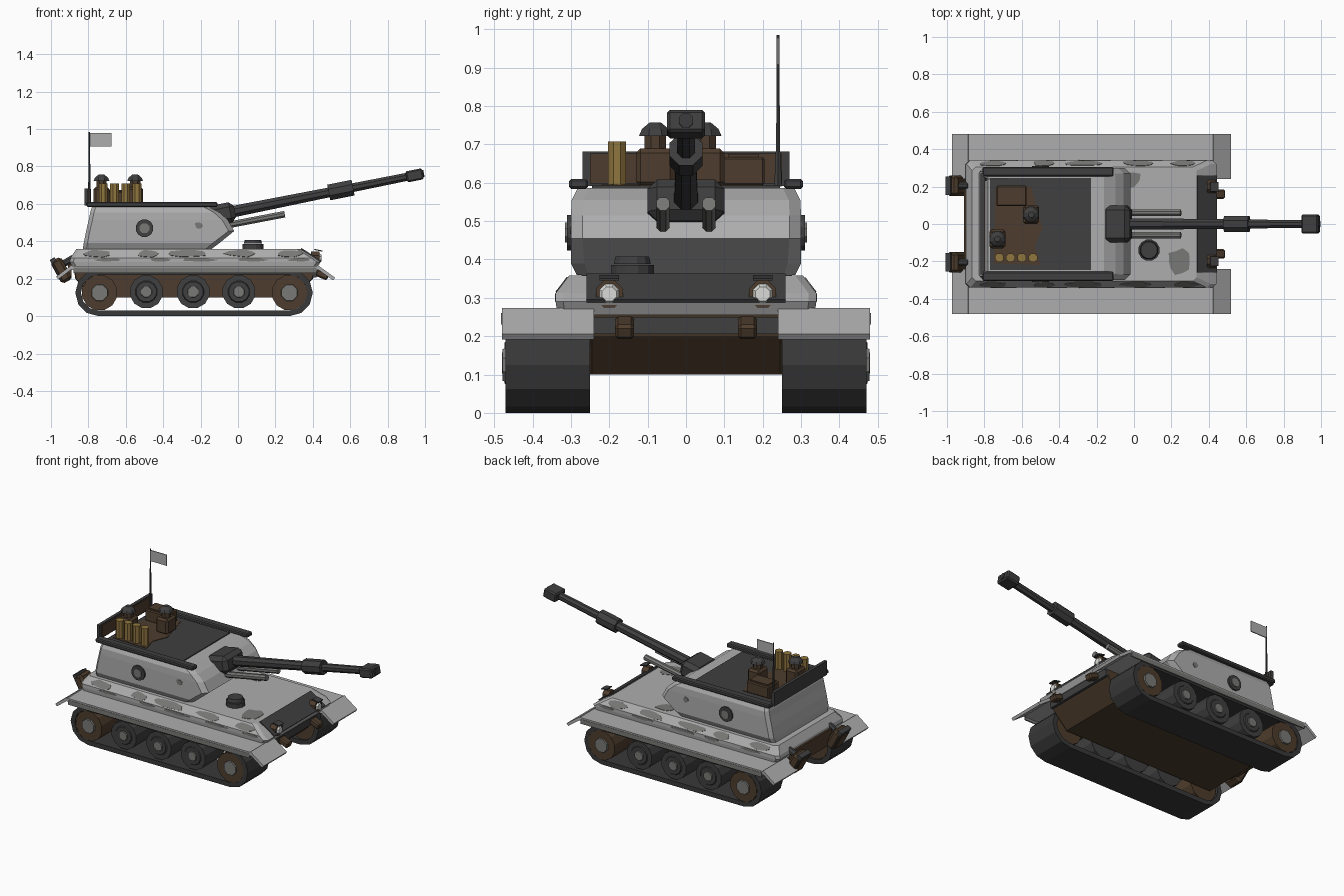
import bpy, bmesh, math, random
from mathutils import Vector, Matrix

if "Cube" in bpy.data.objects:
    bpy.data.objects.remove(bpy.data.objects["Cube"])

random.seed(4)

def material(name, r, g, b):
    m = bpy.data.materials.new(name)
    m.diffuse_color = (r, g, b, 1)
    m.use_nodes = True
    m.node_tree.nodes["Principled BSDF"].inputs["Base Color"].default_value = m.diffuse_color
    return m

LIGHT = material("light grey paint", .42, .42, .42)
PATCH = material("mid grey camouflage", .19, .19, .185)
DARK = material("dark grey metal", .05, .05, .05)
TRACK = material("track rubber", .04, .04, .04)
BROWN = material("rusty brown", .075, .046, .026)
BRASS = material("brass", .28, .18, .05)
LENS = material("lamp glass", .7, .7, .68)

def finish(name, bm, *mats):
    bmesh.ops.recalc_face_normals(bm, faces=bm.faces)
    me = bpy.data.meshes.new(name)
    bm.to_mesh(me)
    bm.free()
    for m in mats:
        me.materials.append(m)
    ob = bpy.data.objects.new(name, me)
    bpy.context.collection.objects.link(ob)
    return ob

def loft(name, rings, mat):
    """Closed solid through rings of equal point count."""
    bm = bmesh.new()
    vs = [[bm.verts.new(p) for p in r] for r in rings]
    n = len(vs[0])
    for a, b in zip(vs, vs[1:]):
        for i in range(n):
            bm.faces.new((a[i], a[(i + 1) % n], b[(i + 1) % n], b[i]))
    bm.faces.new(vs[0])
    bm.faces.new(vs[-1])
    return finish(name, bm, mat)

def oct_ring(z, x0, x1, y, front=.02, rear=.02):
    """Rectangle at height z with cut corners."""
    return [(x0 + rear, -y, z), (x1 - front, -y, z), (x1, -y + front, z), (x1, y - front, z),
            (x1 - front, y, z), (x0 + rear, y, z), (x0, y - rear, z), (x0, -y + rear, z)]

def box(name, c, size, mat, pitch=0, bevel=0):
    bm = bmesh.new()
    bmesh.ops.create_cube(bm, size=1)
    bmesh.ops.scale(bm, vec=size, verts=bm.verts)
    if bevel:
        bmesh.ops.bevel(bm, geom=bm.edges[:], offset=bevel, segments=1, affect='EDGES')
    bmesh.ops.transform(bm, matrix=Matrix.Translation(c) @ Matrix.Rotation(-pitch, 4, 'Y'), verts=bm.verts)
    return finish(name, bm, mat)

def rod(name, p, q, r1, mat, r2=None, n=8):
    p, q = Vector(p), Vector(q)
    bm = bmesh.new()
    bmesh.ops.create_cone(bm, cap_ends=True, segments=n, radius1=r1,
                          radius2=r1 if r2 is None else r2, depth=(q - p).length)
    rot = (q - p).to_track_quat('Z', 'Y').to_matrix().to_4x4()
    spin = Matrix.Rotation(math.pi / n, 4, 'Z')
    bmesh.ops.transform(bm, matrix=Matrix.Translation((p + q) / 2) @ rot @ spin, verts=bm.verts)
    return finish(name, bm, mat)

def patch(name, c, normal, w, h):
    """Thin irregular camouflage plate lying on a surface."""
    normal = Vector(normal).normalized()
    u = Vector((1, 0, 0))
    u = (u - normal * u.dot(normal)).normalized()
    v = normal.cross(u)
    pts = []
    for i in range(10):
        a, k = math.tau * i / 10, random.uniform(.7, 1)
        pts.append(Vector(c) + u * math.cos(a) * w * k + v * math.sin(a) * h * k)
    loft(name, [[p - normal * .002 for p in pts], [p + normal * .002 for p in pts]], PATCH)

# Hulls
loft("lower_hull", [oct_ring(.10, -.78, .30, .25, 0.005, .005), oct_ring(.20, -.87, .40, .25, .005, .005),
                    oct_ring(.27, -.88, .42, .25, .005, .005)], BROWN)
loft("upper_hull", [oct_ring(.255, -.88, .42, .335), oct_ring(.29, -.90, .44, .34),
                    oct_ring(.312, -.895, .41, .34), oct_ring(.358, -.865, .335, .305)], LIGHT)
slope = math.atan2(-.068, .105)
box("front_armour_plate", (.389, 0, .325), (.125, .52, .012), DARK, slope)
box("lower_front_plate", (.41, 0, .228), (.02, .5, .045), DARK)
box("rear_hull_plate", (-.90, 0, .25), (.02, .42, .10), BROWN)
rod("driver_hatch_base", (.08, -.14, .355), (.08, -.14, .385), .058, DARK, n=12)
rod("driver_hatch_lid", (.08, -.14, .388), (.08, -.14, .408), .05, DARK, .045, 12)

# Both sides: tracks, wheels, fenders, lamps, exhausts
for s in (1, -1):
    def loop(r, y):
        right = [(.275 + r * math.cos(a), y, .125 + r * math.sin(a))
                 for a in [math.radians(-90 + 30 * i) for i in range(7)]]
        left = [(-.745 + r * math.cos(a), y, .125 + r * math.sin(a))
                for a in [math.radians(90 + 30 * i) for i in range(7)]]
        return right + left
    bm = bmesh.new()
    rings = [[bm.verts.new(p) for p in loop(r, s * y)]
             for r, y in ((.125, .25), (.125, .47), (.095, .47), (.095, .25))]
    for k in range(4):
        a, b = rings[k], rings[(k + 1) % 4]
        for i in range(14):
            bm.faces.new((a[i], a[(i + 1) % 14], b[(i + 1) % 14], b[i]))
    finish("track_belt", bm, TRACK)

    for x in (-.49, -.24, .005):
        rod("road_wheel", (x, s * .27, .13), (x, s * .468, .13), .09, DARK, n=12)
        rod("road_wheel_rim", (x, s * .465, .13), (x, s * .473, .13), .062, DARK, .055, 12)
        rod("road_wheel_hub", (x, s * .465, .13), (x, s * .48, .13), .034, PATCH, .03)
    for x in (-.74, .275):
        rod("end_wheel", (x, s * .26, .125), (x, s * .47, .125), .096, BROWN, n=12)
        rod("end_wheel_hub", (x, s * .46, .125), (x, s * .479, .125), .05, PATCH, .045)

    box("fender", (-.23, s * .36, .258), (1.32, .24, .022), LIGHT)
    box("fender_lip", (-.23, s * .478, .245), (1.30, .008, .03), PATCH)
    box("front_mud_flap", (.467, s * .36, .232), (.115, .24, .018), LIGHT, math.atan2(-.065, .09))
    box("rear_mud_flap", (-.925, s * .36, .235), (.105, .24, .018), LIGHT, math.atan2(.06, .08))

    rod("headlamp_housing", (.39, s * .2, .31), (.435, s * .2, .31), .038, BROWN)
    rod("headlamp_lens", (.43, s * .2, .31), (.446, s * .2, .31), .031, LENS, .02)
    box("headlamp_hood", (.43, s * .2, .352), (.045, .05, .006), DARK, -.2)
    box("tow_hook", (.45, s * .16, .222), (.07, .05, .04), BROWN, -.4, .008)
    box("exhaust_box", (-.945, s * .205, .245), (.065, .11, .135), BROWN, .5, .015)
    box("exhaust_cover", (-.965, s * .205, .255), (.03, .10, .12), DARK, .5)
    rod("exhaust_pipe", (-.88, s * .205, .31), (-.95, s * .205, .27), .02, DARK)

    # Turret side fittings
    box("turret_side_rail", (-.46, s * .28, .597), (.70, .05, .026), DARK, 0, .006)
    rod("side_port_ring", (-.5, s * .29, .47), (-.5, s * .31, .47), .048, DARK, n=12)
    rod("side_port_cap", (-.5, s * .30, .47), (-.5, s * .315, .47), .028, PATCH, n=8)
    rod("recoil_cylinder", (-.08, s * .06, .482), (.25, s * .06, .545), .019, PATCH)

    # Camouflage patches on hull and turret sides
    for x, w in ((-.75, .09), (-.48, .07), (-.27, .12), (.02, .1), (.27, .08)):
        patch("hull_side_patch", (x, s * .324, .334), (0, s * .046, .035), w, .026)
        patch("hull_skirt_patch", (x + .06, s * .34, .301), (0, s, 0), w * .9, .011)
    patch("turret_side_patch", (-.21, s * .301, .485), (0, s, 0), .025, .02)
patch("hull_top_patch", (.24, -.2, .358), (0, 0, 1), .07, .08)
patch("hull_top_patch", (-.02, .24, .358), (0, 0, 1), .07, .05)

# Turret
loft("turret", [oct_ring(.36, -.83, -.14, .285, .03), oct_ring(.39, -.825, -.10, .30, .035),
                oct_ring(.455, -.812, -.02, .30, .03), oct_ring(.515, -.798, -.055, .30, .03),
                oct_ring(.555, -.79, -.10, .298, .03), oct_ring(.587, -.78, -.16, .282, .03)], LIGHT)
box("roof_deck", (-.50, 0, .588), (.54, .49, .01), DARK)
mud = [(-.75, -.21), (-.5, -.22), (-.53, -.12), (-.49, -.02), (-.52, .08), (-.55, .2), (-.74, .2)]
loft("deck_rust_patch", [[(x, y, .591) for x, y in mud], [(x, y, .596) for x, y in mud]], BROWN)
box("rear_rack_plate", (-.812, 0, .637), (.02, .54, .09), DARK)
box("rear_rack_lining", (-.80, 0, .637), (.008, .50, .078), BROWN)

# Gun, raised slightly
A = math.atan(.2)
def along(x):
    return (x, 0, .558 + .2 * (x + .03))
box("gun_mantlet", (-.09, 0, .545), (.15, .20, .11), DARK, A, .025)
rod("gun_barrel_base", along(-.1), along(.5), .034, DARK, .028)
rod("gun_barrel_front", along(.5), along(.95), .026, DARK, .023)
rod("gun_sleeve", along(.485), along(.615), .046, DARK)
box("muzzle_brake", along(.944), (.092, .10, .06), DARK, A, .008)
rod("muzzle_bore", along(.97), along(.994), .02, TRACK)

# Deck cargo and crew
for x in (-.72, -.66, -.60, -.54):
    rod("shell_case", (x, -.18, .59), (x, -.18, .708), .025, BRASS)
box("supply_crate", (-.655, .15, .63), (.16, .11, .075), BROWN, 0, .006)
box("supply_crate_lid", (-.655, .15, .67), (.13, .08, .01), BROWN)
for x, y in ((-.73, -.08), (-.55, .05)):
    box("crew_torso", (x, y, .64), (.085, .10, .10), BROWN, 0, .012)
    rod("crew_head", (x, y, .68), (x, y, .73), .03, BROWN)
    rod("helmet_brim", (x, y, .722), (x, y, .74), .046, DARK, .038)
    rod("helmet_crown", (x, y, .74), (x, y, .757), .038, DARK, .016)

# Antenna and flag
rod("antenna_base", (-.795, .24, .59), (-.795, .24, .68), .011, DARK, .008, 6)
rod("antenna_mast", (-.795, .24, .66), (-.795, .24, .985), .006, DARK, .004, 6)
box("flag", (-.735, .24, .943), (.115, .006, .07), LIGHT)
